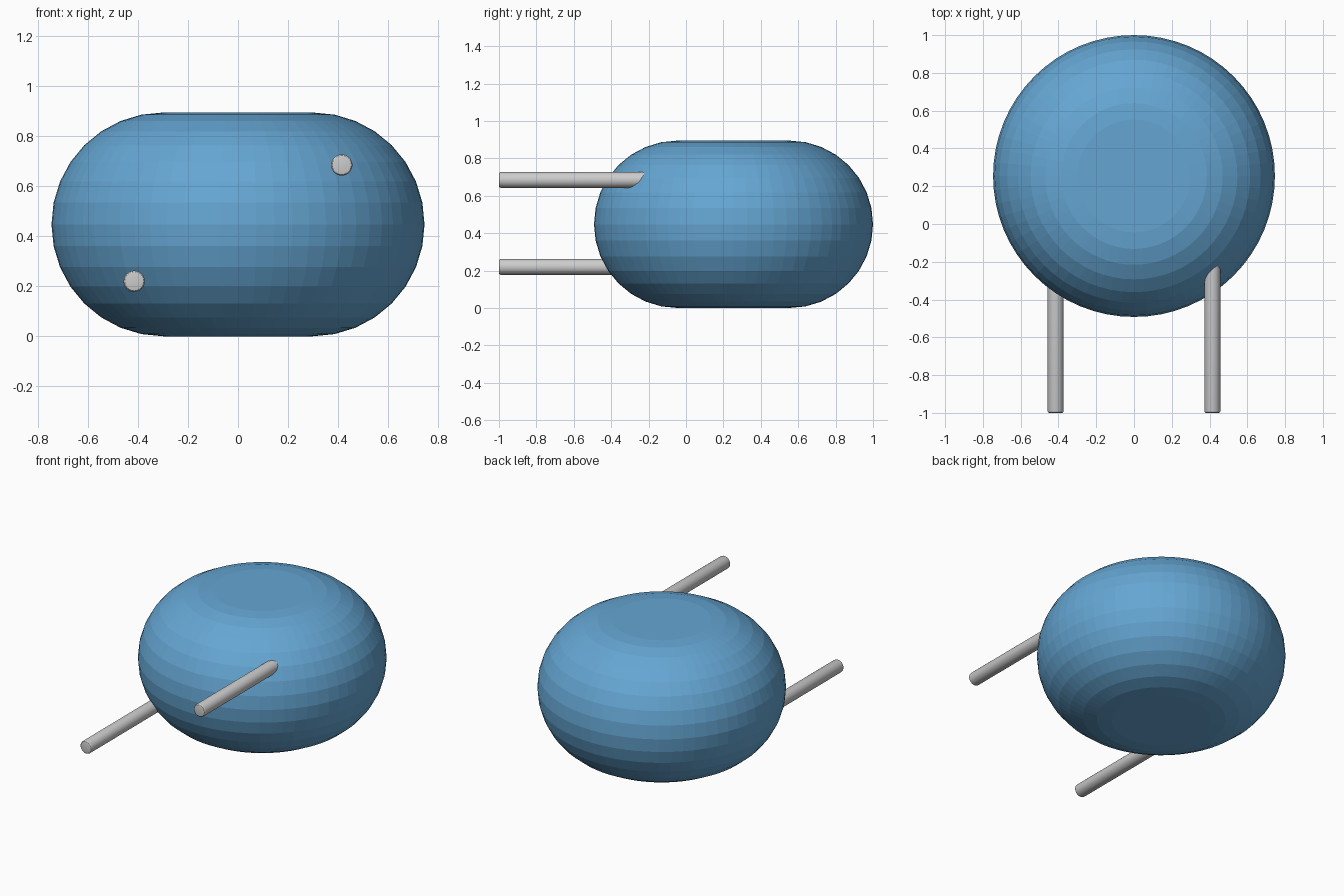
import bpy, bmesh, math
from mathutils import Matrix, Vector

if "Cube" in bpy.data.objects:
    bpy.data.objects.remove(bpy.data.objects["Cube"])

blue = bpy.data.materials.new("blue")
blue.diffuse_color = (0.13, 0.38, 0.65, 1)
blue.use_nodes = True
blue.node_tree.nodes["Principled BSDF"].inputs["Base Color"].default_value = blue.diffuse_color


def lathe(name, profile, steps, matrix, smooth=False, material=None):
    """Revolve (radius, height) points around local z; both ends lie on the axis."""
    bm = bmesh.new()
    verts = [bm.verts.new((r, 0, h)) for r, h in profile]
    edges = [bm.edges.new(pair) for pair in zip(verts, verts[1:])]
    bmesh.ops.spin(bm, geom=verts + edges, axis=(0, 0, 1), cent=(0, 0, 0),
                   angle=math.tau, steps=steps, use_merge=True)
    bmesh.ops.remove_doubles(bm, verts=bm.verts, dist=1e-5)
    bmesh.ops.recalc_face_normals(bm, faces=bm.faces)
    mesh = bpy.data.meshes.new(name)
    bm.to_mesh(mesh)
    bm.free()
    obj = bpy.data.objects.new(name, mesh)
    bpy.context.collection.objects.link(obj)
    obj.matrix_world = matrix
    if material:
        mesh.materials.append(material)
    if smooth:
        bpy.ops.object.select_all(action='DESELECT')
        obj.select_set(True)
        bpy.context.view_layer.objects.active = obj
        bpy.ops.object.shade_smooth_by_angle(angle=math.radians(30))
    return obj


# Faceted round body: flat top and bottom with a half-round rim
half, flat, rim_steps = 0.4475, 0.2985, 16
rim = [(flat + half * math.sin(math.pi * i / rim_steps),
        -half * math.cos(math.pi * i / rim_steps)) for i in range(rim_steps + 1)]
lathe("body", [(0, -half)] + rim + [(0, half)], 64,
      Matrix.Translation((0, 0.254, half)), material=blue)

# Two rods pointing forward, with softened ends, sunk into the body
radius, length, soft = 0.0425, 1.0, 0.01
corner = [(radius - soft + soft * math.sin(a), length - soft + soft * math.cos(a))
          for a in (math.pi / 2 * i / 3 for i in range(3, -1, -1))]
rod_profile = [(0, 0), (radius, 0)] + corner + [(0, length)]
for name, x, z in (("left_rod", -0.415, 0.22), ("right_rod", 0.415, 0.685)):
    lathe(name, rod_profile, 32,
          Matrix.Translation(Vector((x, 0, z))) @ Matrix.Rotation(math.pi / 2, 4, 'X'),
          smooth=True)
